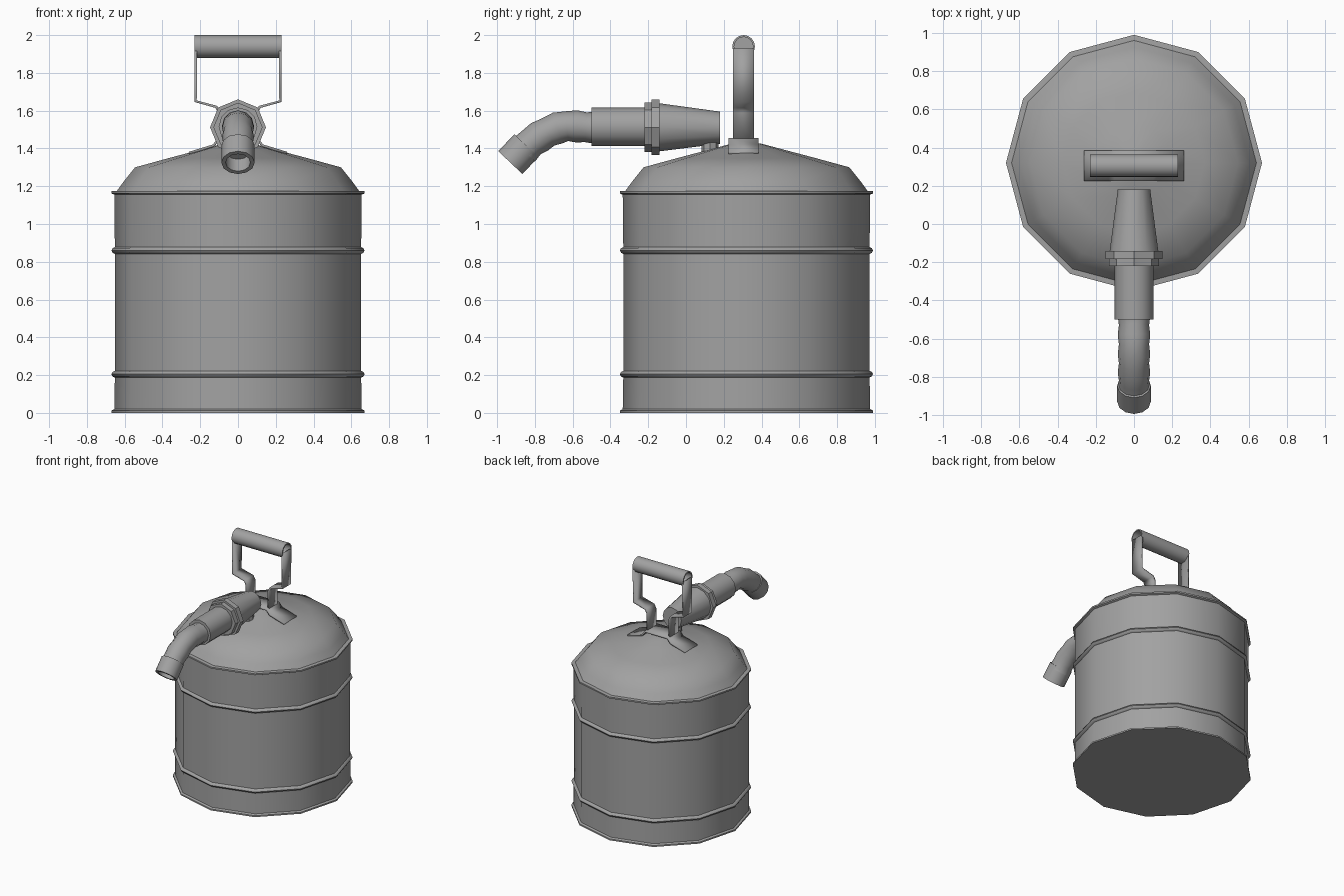
import bpy, bmesh, math
from mathutils import Vector

cube = bpy.data.objects.get("Cube")
if cube:
    bpy.data.objects.remove(cube, do_unlink=True)

grey = bpy.data.materials.new("plain_grey")
grey.use_nodes = True
colour = (0.36, 0.36, 0.36, 1)
grey.diffuse_color = colour
grey.node_tree.nodes["Principled BSDF"].inputs["Base Color"].default_value = colour
X = Vector((1, 0, 0))
parts = []


def finish(name, bm):
    bmesh.ops.recalc_face_normals(bm, faces=bm.faces)
    mesh = bpy.data.meshes.new(name)
    bm.to_mesh(mesh)
    bm.free()
    mesh.materials.append(grey)
    obj = bpy.data.objects.new(name, mesh)
    bpy.context.collection.objects.link(obj)
    parts.append(obj)
    return obj


def tube(name, stations, sides, side=X):
    """Skin rings given as (point, direction, radius) and cap both ends."""
    bm = bmesh.new()
    rings = []
    for p, d, r in stations:
        other = Vector(d).normalized().cross(side)
        angles = [2 * math.pi * i / sides for i in range(sides)]
        rings.append([bm.verts.new(Vector(p) + r * (math.cos(a) * side + math.sin(a) * other))
                      for a in angles])
    for a, b in zip(rings, rings[1:]):
        for i in range(sides):
            j = (i + 1) % sides
            bm.faces.new((a[i], a[j], b[j], b[i]))
    bm.faces.new(rings[0])
    bm.faces.new(rings[-1])
    return finish(name, bm)


def strip(name, path, y0, y1, thickness):
    """Bent flat bar: a line in x and z, given width in y and a thickness."""
    bm = bmesh.new()
    rows = [[bm.verts.new((x, y, z)) for y in (y0, y1)] for x, z in path]
    for a, b in zip(rows, rows[1:]):
        bm.faces.new((a[0], a[1], b[1], b[0]))
    obj = finish(name, bm)
    mod = obj.modifiers.new("thickness", 'SOLIDIFY')
    mod.thickness = thickness
    mod.offset = 0
    return obj


# Can body with rims and two raised bands
def band(z):
    return [(0.652, z - 0.018), (0.664, z - 0.012), (0.67, z), (0.664, z + 0.012), (0.652, z + 0.018)]


CAN_Y = 0.32
body = [(0.67, 0), (0.67, 0.012), (0.655, 0.02)] + band(0.205) + band(0.86)
body += [(0.655, 1.155), (0.67, 1.162), (0.67, 1.174), (0.645, 1.176)]
tube("can_body", [((0, CAN_Y, z), (0, 0, 1), r) for r, z in body], 12)

# Domed top
dome = [(0.645, 1.17), (0.605, 1.225), (0.545, 1.30), (0.37, 1.348), (0.2, 1.393), (0.08, 1.425), (0.01, 1.435)]
tube("domed_top", [((0, CAN_Y, z), (0, 0, 1), r) for r, z in dome], 12)

# Handle foot plate, side straps and hollow grip
HANDLE_Y = 0.305
strip("handle_foot", [(-0.26, 1.375), (-0.13, 1.415), (-0.1, 1.45), (0.1, 1.45), (0.13, 1.415), (0.26, 1.375)],
      HANDLE_Y - 0.08, HANDLE_Y + 0.08, 0.014)
for label, s in (("left", 1), ("right", -1)):
    path = [(0.224, 1.93), (0.224, 1.65), (0.115, 1.62), (0.1, 1.59), (0.1, 1.44)]
    strip(label + "_handle_strap", [(s * x, z) for x, z in path], HANDLE_Y - 0.055, HANDLE_Y + 0.055, 0.014)

grip = [(0, 0.05), (-0.23, 0.05), (-0.23, 0.06), (0.23, 0.06), (0.23, 0.05), (0, 0.05)]
tube("handle_grip", [((x, HANDLE_Y, 1.94), (1, 0, 0), r) for x, r in grip], 16, Vector((0, 1, 0)))

# Spout valve: neck, tapered housing, collar and pipe
tube("spout_neck", [((0, 0.128, z), (0, 0, 1), 0.045) for z in (1.37, 1.47)], 8)
housing = [(0.18, 1.51, 0.085), (-0.14, 1.512, 0.127)]
collar = [(-0.14, 1.512, 0.148), (-0.182, 1.512, 0.148), (-0.182, 1.512, 0.13),
          (-0.22, 1.512, 0.13)]
pipe = [(-0.2, 1.515, 0.102), (-0.5, 1.515, 0.102)]
for name, rows, sides in (("spout_housing", housing, 12), ("spout_collar", collar, 8), ("spout_pipe", pipe, 12)):
    tube(name, [((0, y, z), (0, -1, 0), r) for y, z, r in rows], sides)

# Bent ribbed hose, slightly swelling along its length
curve = [Vector((0, y, z)) for y, z in
         ((-0.48, 1.51), (-0.53, 1.512), (-0.58, 1.517), (-0.63, 1.518), (-0.68, 1.508),
          (-0.73, 1.487), (-0.775, 1.462), (-0.82, 1.43), (-0.86, 1.39))]
hose = []
for i, p in enumerate(curve):
    d = curve[min(i + 1, len(curve) - 1)] - curve[max(i - 1, 0)]
    hose.append((p, d, 0.085 if i % 2 == 0 else 0.079))
tube("spout_hose", hose, 12)

# Open cuff at the hose end
start, end = Vector((0, -0.845, 1.415)), Vector((0, -0.93, 1.325))
axis = end - start
cuff = [(0, 0.088), (1, 0.088), (1, 0.066), (0.3, 0.066)]
tube("spout_cuff", [(start + axis * t, axis, r) for t, r in cuff], 12)

# Smooth the round walls, keep hard edges
bpy.ops.object.select_all(action='DESELECT')
for obj in parts:
    obj.select_set(True)
bpy.context.view_layer.objects.active = parts[0]
bpy.ops.object.shade_smooth_by_angle(angle=math.radians(40))
